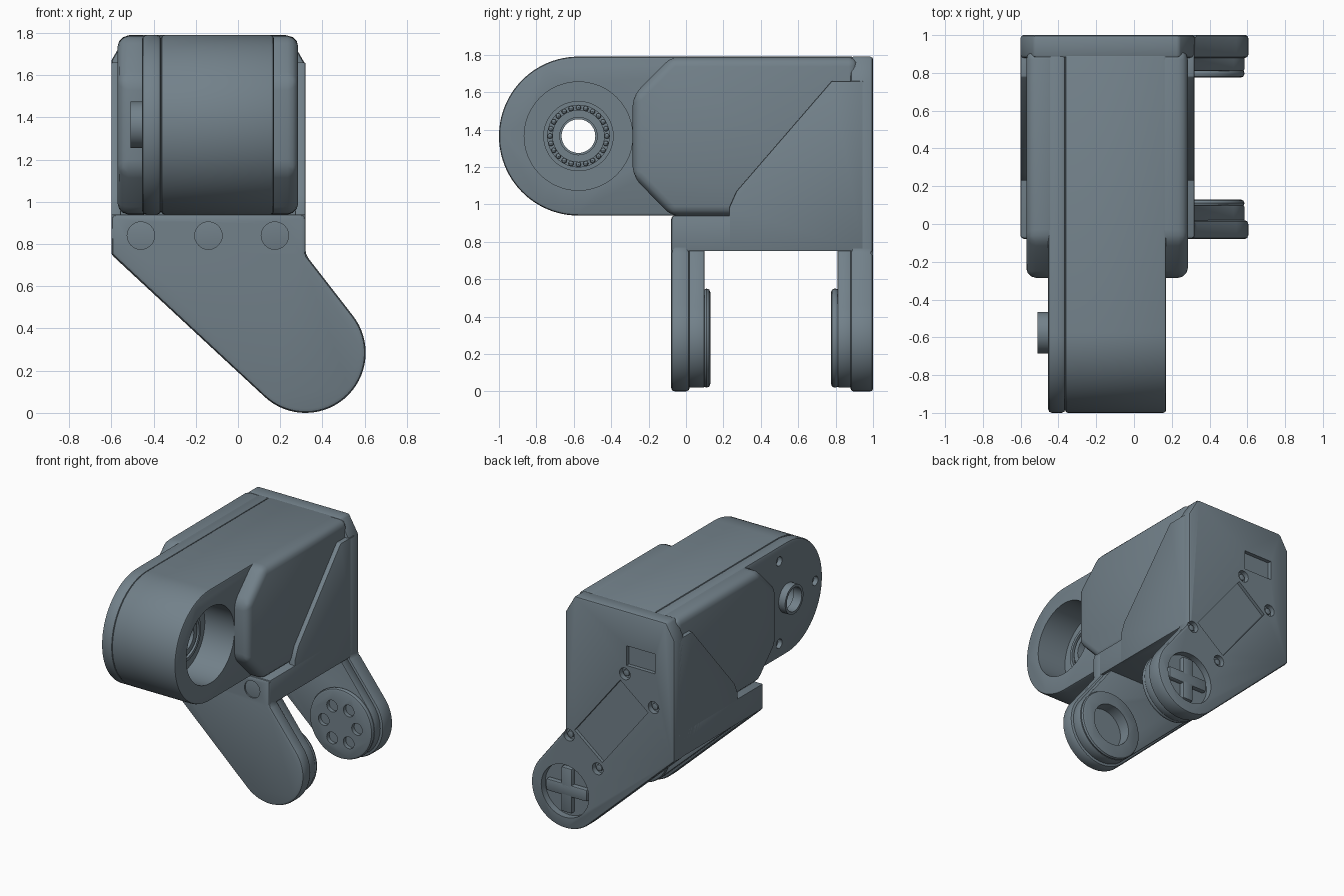
import bpy, bmesh
from math import sin, cos, pi, radians
from mathutils import Vector

cube = bpy.data.objects.get("Cube")
if cube:
    bpy.data.objects.remove(cube, do_unlink=True)

# One slate material for everything
slate = bpy.data.materials.new("slate_grey")
slate.use_nodes = True
COLOUR = (0.17, 0.22, 0.255, 1)
slate.diffuse_color = COLOUR
slate.node_tree.nodes["Principled BSDF"].inputs["Base Color"].default_value = COLOUR


def activate(ob):
    bpy.ops.object.select_all(action='DESELECT')
    ob.select_set(True)
    bpy.context.view_layer.objects.active = ob


def place(axis, u, v, w):
    """Profile point (u, v) at distance w along the axis."""
    return {'x': (w, u, v), 'y': (u, w, v), 'z': (u, v, w)}[axis]


def make(name, bm):
    bmesh.ops.recalc_face_normals(bm, faces=bm.faces)
    mesh = bpy.data.meshes.new(name)
    bm.to_mesh(mesh)
    bm.free()
    ob = bpy.data.objects.new(name, mesh)
    bpy.context.collection.objects.link(ob)
    mesh.materials.append(slate)
    return ob


def prism(name, axis, profile, a, b, bevel=0.0, segments=2):
    bm = bmesh.new()
    face = bm.faces.new([bm.verts.new(place(axis, u, v, a)) for u, v in profile])
    out = bmesh.ops.extrude_face_region(bm, geom=[face])
    moved = [g for g in out["geom"] if isinstance(g, bmesh.types.BMVert)]
    bmesh.ops.translate(bm, verts=moved, vec=Vector(place(axis, 0, 0, b - a)))
    ob = make(name, bm)
    if bevel:
        mod = ob.modifiers.new("bevel", 'BEVEL')
        mod.width, mod.segments = bevel, segments
        mod.limit_method, mod.angle_limit = 'ANGLE', radians(35)
        activate(ob)
        bpy.ops.object.modifier_apply(modifier=mod.name)
    return ob


def arc(cx, cy, r, start=0, end=360, n=48):
    full = end - start == 360
    steps = n if full else n - 1
    return [(cx + r * cos(radians(start + (end - start) * i / steps)),
             cy + r * sin(radians(start + (end - start) * i / steps))) for i in range(n)]


def disc(name, axis, centre, r, a, b, bevel=0.0, n=48):
    return prism(name, axis, arc(*centre, r, n=n), a, b, bevel)


def rect(u0, u1, v0, v1):
    return [(u0, v0), (u1, v0), (u1, v1), (u0, v1)]


def cut(ob, *cutters):
    for c in cutters:
        mod = ob.modifiers.new("cut", 'BOOLEAN')
        mod.operation, mod.solver, mod.object = 'DIFFERENCE', 'EXACT', c
        activate(ob)
        bpy.ops.object.modifier_apply(modifier=mod.name)
        bpy.data.objects.remove(c, do_unlink=True)


BOTTOM, TOP = 0.94, 1.79
HUB = (-0.575, 1.365)
FOOT = (0.32, 0.285)

# Round-nosed housing with a deep bearing recess on its left side
R = (TOP - BOTTOM) / 2
nose = arc(*HUB, R, 90, 270) + [(0.9, BOTTOM), (0.9, TOP)]
housing = prism("housing", 'x', nose, -0.365, 0.17, 0.015)
cut(housing, disc("cutter", 'x', HUB, 0.29, -0.08, 0.4),
    disc("cutter", 'x', HUB, 0.10, -0.6, 0.1))
cover = prism("side_cover", 'x', nose, -0.455, -0.363, 0.02)
cut(cover, disc("cutter", 'x', HUB, 0.10, -0.6, 0.0),
    *[disc("cutter", 'x', (HUB[0] + 0.33 * cos(a), HUB[1] + 0.33 * sin(a)), 0.035, -0.5, -0.42, n=16)
      for a in (pi * 0.4, pi, pi * 1.6)])

# Hollow shaft boss on the right side
boss = disc("shaft_boss", 'x', HUB, 0.11, -0.51, -0.44)
cut(boss, disc("cutter", 'x', HUB, 0.09, -0.6, -0.3))


# Bearing races and balls at the recess floor
def ring(name, r_out, r_in, a, b):
    ob = disc(name, 'x', HUB, r_out, a, b)
    cut(ob, disc("cutter", 'x', HUB, r_in, a - 0.1, b + 0.1))


ring("bearing_outer_race", 0.188, 0.165, -0.09, -0.04)
ring("bearing_inner_race", 0.14, 0.10, -0.09, -0.04)
bm = bmesh.new()
for i in range(24):
    a = 2 * pi * i / 24
    verts = bmesh.ops.create_uvsphere(bm, u_segments=8, v_segments=6, radius=0.014)["verts"]
    bmesh.ops.translate(bm, verts=verts, vec=(-0.065, HUB[0] + 0.152 * cos(a), HUB[1] + 0.152 * sin(a)))
make("bearing_balls", bm)

# Wider rear casing on both flanks, with cut-off front corners
casing_outline = [(-0.08, BOTTOM), (0.92, BOTTOM), (0.92, TOP - 0.003), (-0.08, TOP - 0.003),
                  (-0.285, 1.58), (-0.285, 1.15)]
prism("left_casing", 'x', casing_outline, 0.10, 0.285, 0.05, 3)
prism("right_casing", 'x', casing_outline, -0.57, -0.40, 0.05, 3)

# Bracket side cheeks and floor
cheek = [(0.23, 0.75), (0.95, 0.75), (0.95, 1.66), (0.78, 1.66), (0.27, 1.07), (0.23, 0.98)]
prism("left_cheek", 'x', cheek, 0.27, 0.32, 0.006)
prism("right_cheek", 'x', cheek, -0.60, -0.555, 0.006)
prism("bracket_floor", 'z', rect(-0.6, 0.32, -0.07, 0.95), 0.75, BOTTOM, 0.006)


# Slanted legs ending in a round foot
def leg_outline(top, inset=0.0):
    foot = arc(*FOOT, 0.285 - inset, 227, 398.5, 32)
    return [(-0.6 + inset, 0.75)] + foot + [(0.32 - inset, 0.75)] + top


def inset_leg():
    return leg_outline([(0.29, 0.9), (-0.57, 0.9)], 0.02)


front_leg = prism("front_leg", 'y', leg_outline([(0.32, BOTTOM), (-0.6, BOTTOM)]), -0.08, 0.02, 0.02)
for x in (-0.46, -0.14, 0.175):
    cut(front_leg, disc("cutter", 'y', (x, 0.84), 0.065, -0.2, -0.05, n=24))
    screw = disc("screw_head", 'y', (x, 0.84), 0.042, -0.06, -0.04, 0.006, 24)
    cut(screw, disc("cutter", 'y', (x, 0.84), 0.022, -0.2, -0.045, n=6))

bowl = (FOOT, 0.16)
front_inner = prism("front_leg_inner", 'y', inset_leg(), 0.015, 0.10, 0.01)
cut(front_inner, disc("cutter", 'y', *bowl, 0.04, 0.3))
front_pad = disc("front_foot_pad", 'y', FOOT, 0.265, 0.09, 0.13, 0.02)
cut(front_pad, disc("cutter", 'y', *bowl, 0.0, 0.3))

# Back plate running down into the rear leg
back = prism("back_plate", 'y', leg_outline([(0.32, 1.65), (0.24, TOP), (-0.53, TOP), (-0.6, 1.67)]),
             0.88, 1.0, 0.015)
along = Vector((0.62, -0.78))
across = Vector((0.78, 0.62))
mid = Vector((-0.07, 0.92))
pocket = [tuple(mid + along * s * 0.31 + across * t * 0.15)
          for s, t in ((-1, -1), (1, -1), (1, 1), (-1, 1))]
cut(back, prism("cutter", 'y', pocket, 0.975, 1.1),
    prism("cutter", 'y', rect(-0.44, -0.20, 1.38, 1.53), 0.97, 1.1),
    disc("cutter", 'y', FOOT, 0.2, 0.95, 1.1))
for s in (-1, 1):
    for t in (-1, 1):
        c = mid + along * s * 0.38 + across * t * 0.155
        cut(back, disc("cutter", 'y', c, 0.045, 0.96, 1.1, n=20))
        disc("mount_screw", 'y', c, 0.025, 0.95, 0.985, 0.005, 16)

# Cross-shaped drive horn set in the rear foot
for i, (w, h) in enumerate(((0.17, 0.045), (0.045, 0.17))):
    prism(f"drive_horn_{i + 1}", 'y', rect(FOOT[0] - w, FOOT[0] + w, FOOT[1] - h, FOOT[1] + h),
          0.94, 0.985, 0.01)

# Rear leg inner layer and lobed foot pad
prism("rear_leg_inner", 'y', inset_leg(), 0.81, 0.885, 0.01)
rear_pad = disc("rear_foot_pad", 'y', FOOT, 0.265, 0.775, 0.82, 0.02)
for i in range(6):
    a = pi * i / 3
    cut(rear_pad, disc("cutter", 'y', (FOOT[0] + 0.14 * cos(a), FOOT[1] + 0.14 * sin(a)),
                       0.045, 0.7, 0.805, n=20))

# Smooth curved walls, keep edges sharp
for ob in bpy.context.scene.objects:
    if ob.type == 'MESH' and slate.name in ob.data.materials:
        activate(ob)
        bpy.ops.object.shade_smooth_by_angle(angle=radians(35))
